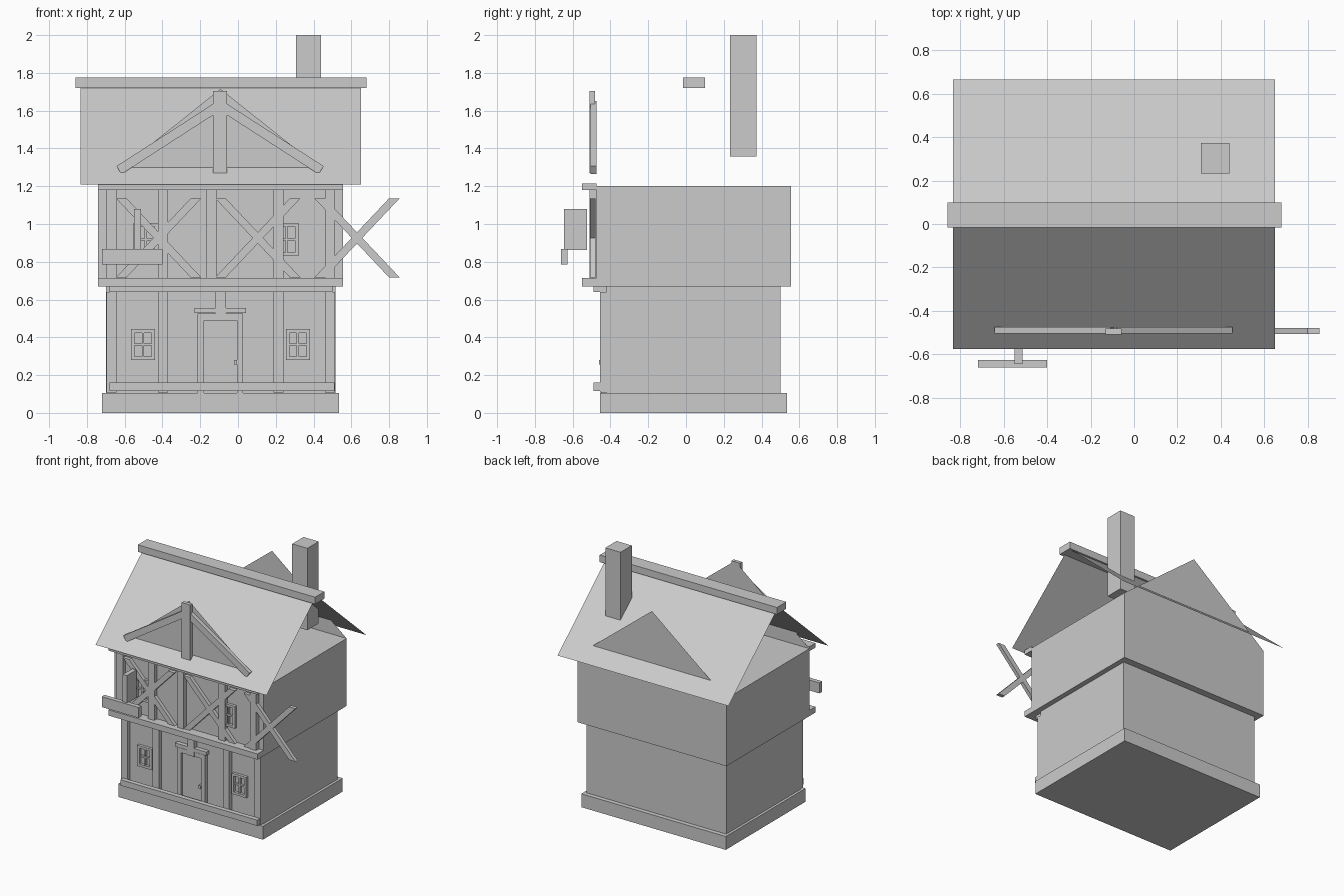
import bpy
from mathutils import Vector

cube = bpy.data.objects.get("Cube")
if cube:
    bpy.data.objects.remove(cube, do_unlink=True)

GREY = (0.6, 0.6, 0.6, 1)
mat = bpy.data.materials.new("plain grey")
mat.use_nodes = True
mat.diffuse_color = GREY
mat.node_tree.nodes["Principled BSDF"].inputs["Base Color"].default_value = GREY


def mesh(name, verts, faces):
    me = bpy.data.meshes.new(name)
    me.from_pydata(verts, [], faces)
    me.materials.append(mat)
    ob = bpy.data.objects.new(name, me)
    bpy.context.collection.objects.link(ob)
    return ob


def prism(name, outline, y0, y1):
    """Extrude an anticlockwise x-z outline from y0 (front) to y1 (back)."""
    n = len(outline)
    verts = [(x, y, z) for y in (y0, y1) for x, z in outline]
    sides = [(i, i + n, (i + 1) % n + n, (i + 1) % n) for i in range(n)]
    return mesh(name, verts, [tuple(range(n)), tuple(reversed(range(n, 2 * n)))] + sides)


def box(name, x0, x1, y0, y1, z0, z1):
    return prism(name, [(x0, z0), (x1, z0), (x1, z1), (x0, z1)], y0, y1)


def beam(name, a, b, width, y0, y1):
    """Slanted beam between two x-z points."""
    a, b = Vector(a), Vector(b)
    d = (b - a).normalized() * width / 2
    s = Vector((-d.y, d.x))
    return prism(name, [a - s, b - s, b + s, a + s], y0, y1)


# Masonry body
box("foundation", -0.72, 0.535, -0.455, 0.535, 0, 0.105)
box("lower_floor", -0.70, 0.515, -0.42, 0.50, 0.105, 0.67)
box("upper_floor", -0.74, 0.555, -0.475, 0.555, 0.67, 1.20)

# Roof sheets, ridge and chimney
RIDGE_Y, RIDGE_Z, EAVE_Z = 0.045, 1.755, 1.21
for side, eave_y in (("front", -0.575), ("back", 0.665)):
    quad = (0, 1, 2, 3) if side == "front" else (3, 2, 1, 0)
    mesh(side + "_roof", [(-0.835, eave_y, EAVE_Z), (0.65, eave_y, EAVE_Z),
                          (0.65, RIDGE_Y, RIDGE_Z), (-0.835, RIDGE_Y, RIDGE_Z)], [quad])
box("ridge_beam", -0.86, 0.68, -0.015, 0.10, 1.72, 1.775)
box("chimney", 0.308, 0.44, 0.233, 0.373, 1.357, 2.0)

# Gable triangles
for side, y in (("front", -0.475), ("back", 0.555)):
    tri = (0, 1, 2) if side == "front" else (2, 1, 0)
    mesh(side + "_gable", [(-0.74, y, 1.2), (0.555, y, 1.2), (-0.0925, y, 1.715)], [tri])

# Gable truss
MID = -0.095
box("king_post", MID - 0.037, MID + 0.037, -0.51, -0.482, 1.27, 1.705)
for name, s in (("right_rafter", -1), ("left_rafter", 1)):
    ends = [(MID + s * 0.535, 1.285), (MID, 1.63)]
    beam(name, *(ends if s < 0 else ends[::-1]), 0.05, -0.505, -0.475)

# Horizontal timbers
box("upper_top_rail", -0.74, 0.555, -0.55, -0.475, 1.18, 1.215)
box("upper_bottom_rail", -0.74, 0.555, -0.55, -0.475, 0.67, 0.715)
box("lower_top_rail", -0.68, 0.50, -0.49, -0.42, 0.64, 0.67)
box("lower_bottom_rail", -0.68, 0.51, -0.49, -0.453, 0.115, 0.16)

# Vertical timbers
for x in (-0.67, -0.397, 0.215, 0.487):
    box("lower_stud", x - 0.027, x + 0.027, -0.455, -0.42, 0.108, 0.64)
    box("upper_stud", x - 0.027, x + 0.027, -0.51, -0.475, 0.715, 1.18)
box("door_top_stud", -0.12, -0.063, -0.455, -0.42, 0.49, 0.64)
box("upper_middle_stud", -0.17, -0.115, -0.51, -0.475, 0.715, 1.18)

# Diagonal crosses with level-cut ends
for cx in (-0.42, 0.105, 0.63):
    for s in (-1, 1):
        low, high = cx - s * 0.197, cx + s * 0.197
        w = 0.028
        prism("cross_brace", [(low - w, 0.718), (low + w, 0.718),
                              (high + w, 1.135), (high - w, 1.135)], -0.508, -0.48)

# Door
box("door", -0.18, 0, -0.43, -0.42, 0.105, 0.49)
box("door_right_post", -0.215, -0.18, -0.45, -0.42, 0.105, 0.525)
box("door_left_post", -0.005, 0.027, -0.45, -0.42, 0.105, 0.525)
box("door_head", -0.18, -0.005, -0.45, -0.42, 0.49, 0.525)
box("door_lintel", -0.23, 0.042, -0.453, -0.42, 0.528, 0.555)
box("door_knob", -0.022, -0.004, -0.46, -0.43, 0.255, 0.28)


# Windows: frame with a cross of glazing bars
def window(cx, z0, z1, wall):
    front, h, t = wall - 0.022, 0.064, 0.019
    cz = (z0 + z1) / 2
    for s in (-1, 1):
        x = cx + s * (h - t / 2)
        box("window_side", x - t / 2, x + t / 2, front, wall, z0, z1)
    for z in (z0, z1 - t):
        box("window_rail", cx - h + t, cx + h - t, front, wall, z, z + t)
    box("window_upright_bar", cx - 0.006, cx + 0.006, front + 0.006, wall, z0 + t, z1 - t)
    box("window_cross_bar", cx - h + t, cx + h - t, front + 0.006, wall, cz - 0.006, cz + 0.006)


for cx in (-0.503, 0.317):
    window(cx, 0.28, 0.443, -0.42)
for cx in (-0.488, 0.257):
    window(cx, 0.83, 1.005, -0.475)

# Hanging board on its bracket
box("sign_bracket", -0.55, -0.514, -0.645, -0.525, 0.862, 1.08)
box("sign_board", -0.72, -0.40, -0.662, -0.627, 0.785, 0.867)
